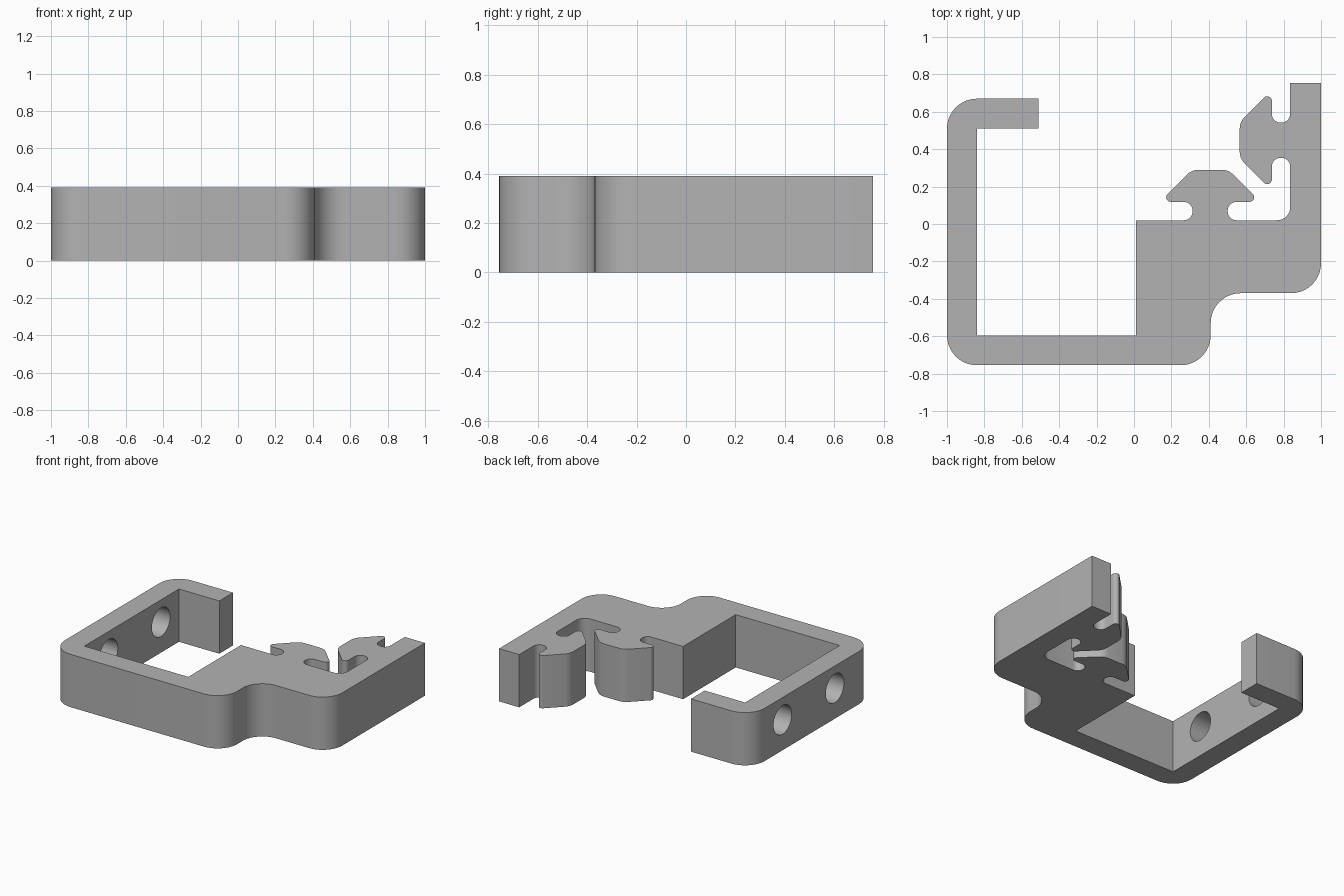
import bpy
import bmesh
from math import pi, tan, radians
from mathutils import Vector, Matrix

cube = bpy.data.objects.get("Cube")
if cube:
    bpy.data.objects.remove(cube, do_unlink=True)

HEIGHT = 0.39

grey = bpy.data.materials.new("plain grey")
grey.use_nodes = True
grey.diffuse_color = (0.45, 0.45, 0.45, 1)
grey.node_tree.nodes["Principled BSDF"].inputs["Base Color"].default_value = grey.diffuse_color


def rounded(corners):
    """Turn (x, y, radius) corners into an outline with true arc fillets."""
    outline = []
    count = len(corners)
    for i, (x, y, r) in enumerate(corners):
        p = Vector((x, y))
        if r == 0:
            outline.append(p)
            continue
        a = (Vector(corners[i - 1][:2]) - p).normalized()
        b = (Vector(corners[(i + 1) % count][:2]) - p).normalized()
        half = a.angle(b) / 2
        start = p + a * (r / tan(half))
        centre = p + (a + b).normalized() * (Vector((r / tan(half), r)).length)
        sweep = pi - 2 * half
        if a.x * b.y - a.y * b.x > 0:
            sweep = -sweep
        steps = max(4, round(abs(sweep) / radians(9)))
        for k in range(steps + 1):
            turn = Matrix.Rotation(sweep * k / steps, 2)
            outline.append(centre + turn @ (start - centre))
    return outline


def clip(base, along, out):
    """Arrowhead clip: half a profile, mirrored, set on a base point."""
    half = [(0.094, 0, 0.047), (0.094, 0.098, 0.047),
            (0.27, 0.098, 0.025), (0.098, 0.27, 0.09)]
    full = half + [(-u, v, r) for u, v, r in reversed(half)]
    return [(*(Vector(base) + Vector(along) * u + Vector(out) * v), r)
            for u, v, r in full]


# Body outline, running anticlockwise round the bracket
corners = [(-0.51, 0.67, 0), (-1, 0.67, 0.16), (-1, -0.755, 0.16),
           (0.41, -0.755, 0.16), (0.41, -0.37, 0.16), (1, -0.37, 0.16),
           (1, 0.755, 0), (0.835, 0.755, 0)]
corners += clip((0.835, 0.448), (0, 1), (-1, 0))
corners += [(0.835, 0.02, 0.07)]
corners += clip((0.407, 0.02), (1, 0), (0, 1))
corners += [(0.01, 0.02, 0), (0.01, -0.595, 0), (-0.84, -0.595, 0),
            (-0.84, 0.51, 0), (-0.51, 0.51, 0)]

# Bracket body
bm = bmesh.new()
face = bm.faces.new([bm.verts.new((p.x, p.y, 0)) for p in rounded(corners)])
grown = bmesh.ops.extrude_face_region(bm, geom=[face])
top = [v for v in grown["geom"] if isinstance(v, bmesh.types.BMVert)]
bmesh.ops.translate(bm, vec=(0, 0, HEIGHT), verts=top)
bmesh.ops.recalc_face_normals(bm, faces=bm.faces[:])
mesh = bpy.data.meshes.new("bracket_body")
bm.to_mesh(mesh)
bm.free()
mesh.materials.append(grey)
body = bpy.data.objects.new("bracket_body", mesh)
bpy.context.collection.objects.link(body)

# Screw holes through the side wall
for y in (0.3, -0.31):
    bpy.ops.mesh.primitive_cylinder_add(vertices=48, radius=0.106, depth=0.4,
                                        location=(-0.92, y, 0.225),
                                        rotation=(0, pi / 2, 0))
    cutter = bpy.context.object
    cutter.name = "screw_hole_cutter"
    cutter.hide_render = True
    cutter.data.materials.append(grey)
    cut = body.modifiers.new("screw_hole", "BOOLEAN")
    cut.operation = "DIFFERENCE"
    cut.solver = "EXACT"
    cut.object = cutter
    bpy.ops.object.select_all(action="DESELECT")
    body.select_set(True)
    bpy.context.view_layer.objects.active = body
    bpy.ops.object.modifier_apply(modifier=cut.name)
    bpy.data.objects.remove(cutter, do_unlink=True)

bpy.ops.object.shade_smooth_by_angle(angle=radians(30))
